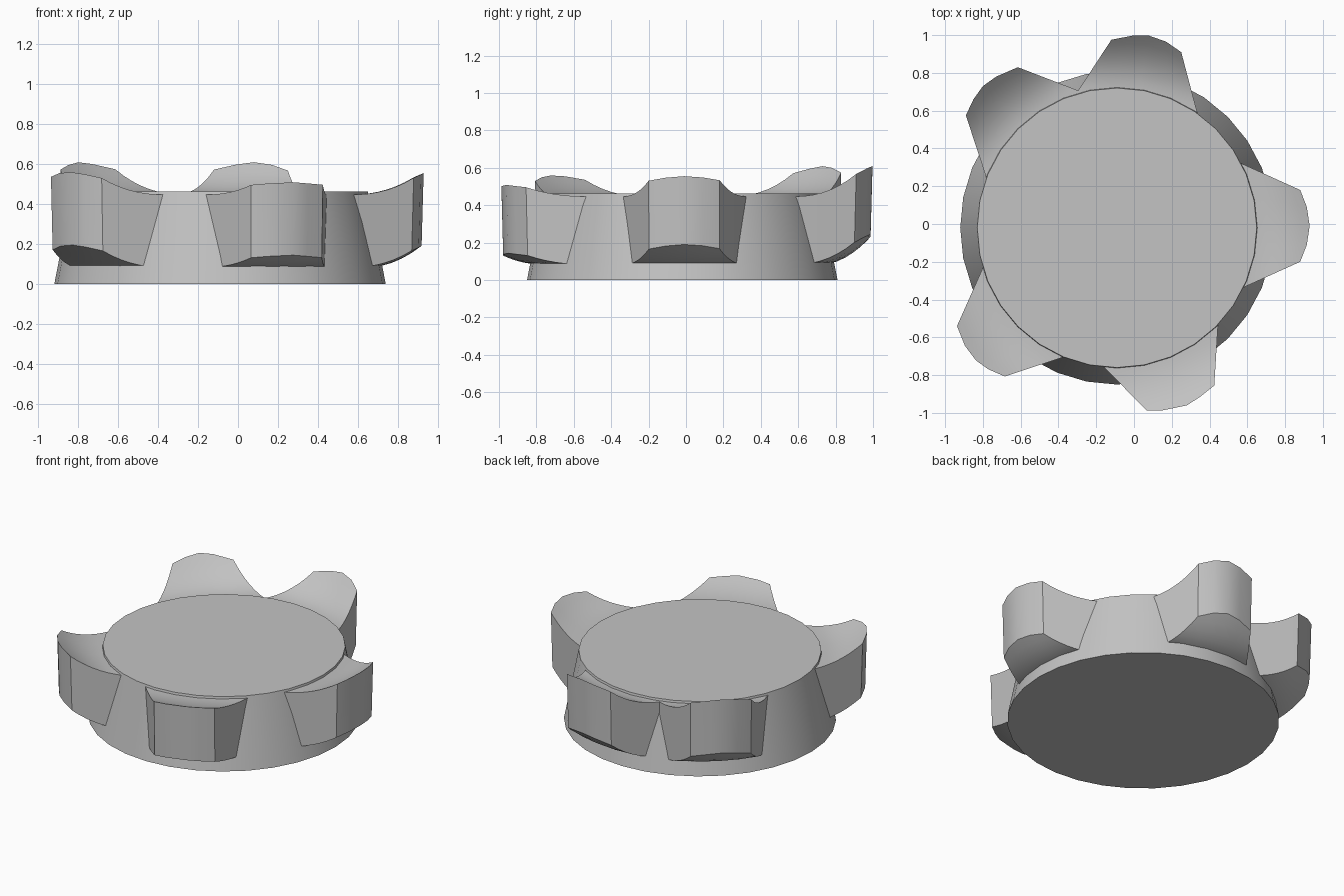
import bpy, bmesh, math
from mathutils import Vector

cube = bpy.data.objects.get("Cube")
if cube:
    bpy.data.objects.remove(cube)

CENTRE = Vector((-0.09, -0.02))
BODY_R = 0.74
ROWS = 9

grey = bpy.data.materials.new("plain grey")
grey.use_nodes = True
grey.diffuse_color = (0.55, 0.55, 0.55, 1)
grey.node_tree.nodes["Principled BSDF"].inputs["Base Color"].default_value = (0.55, 0.55, 0.55, 1)


def finish(obj):
    obj.data.materials.append(grey)
    bpy.ops.object.select_all(action="DESELECT")
    obj.select_set(True)
    bpy.context.view_layer.objects.active = obj
    bpy.ops.object.shade_smooth_by_angle(angle=math.radians(30))


# Tapered round body
bpy.ops.mesh.primitive_cone_add(vertices=32, radius1=0.83, radius2=BODY_R, depth=0.462,
                                location=(CENTRE.x, CENTRE.y, 0.231))
body = bpy.context.object
body.name = "round_body"
finish(body)


def make_lobe(name, outline, tip):
    """Upswept slab: the first and last outline points lie on the body, the rest form the tip."""
    pts = [Vector(p) for p in outline]
    start, *arc, end = pts
    start = start + (start - arc[0]) * 0.15
    end = end + (end - arc[-1]) * 0.15
    bm = bmesh.new()

    def sheet(drop, shrink):
        grid = []
        for i, outer in enumerate(arc):
            inner = start.lerp(end, i / (len(arc) - 1))
            column = []
            for j in range(ROWS):
                p = inner.lerp(outer, j / (ROWS - 1))
                r = (p - CENTRE).length
                rise = (max(r - BODY_R, 0) / 0.28) ** 2
                q = CENTRE + (p - CENTRE) * shrink
                column.append(bm.verts.new((q.x, q.y, 0.447 + (tip - 0.447) * rise - drop)))
            grid.append(column)
        return grid

    top, low = sheet(0, 1), sheet(0.365, 0.99)
    n = len(arc)
    # Top and underside
    for i in range(n - 1):
        for j in range(ROWS - 1):
            for g in (top, low):
                bm.faces.new((g[i][j], g[i + 1][j], g[i + 1][j + 1], g[i][j + 1]))
    # Walls around the edge
    rim = ([(0, j) for j in range(ROWS)] + [(i, ROWS - 1) for i in range(1, n)]
           + [(n - 1, j) for j in range(ROWS - 2, -1, -1)] + [(i, 0) for i in range(n - 2, 0, -1)])
    for (a, b), (c, d) in zip(rim, rim[1:] + rim[:1]):
        bm.faces.new((top[a][b], top[c][d], low[c][d], low[a][b]))
    bmesh.ops.recalc_face_normals(bm, faces=bm.faces)
    mesh = bpy.data.meshes.new(name)
    bm.to_mesh(mesh)
    bm.free()
    obj = bpy.data.objects.new(name, mesh)
    bpy.context.collection.objects.link(obj)
    finish(obj)


# Five lobes around the body
make_lobe("left_lobe", [(.57, .32), (.88, .18), (.915, .09), (.93, -.01), (.915, -.11),
                        (.88, -.2), (.57, -.34)], 0.555)
make_lobe("back_lobe", [(.335, .59), (.25, .91), (.17, .965), (.08, .997), (-.01, .997),
                        (-.12, .975), (-.3, .7)], 0.597)
make_lobe("back_right_lobe", [(-.33, .72), (-.615, .83), (-.73, .78), (-.8, .73), (-.85, .66),
                              (-.89, .575), (-.785, .255)], 0.595)
make_lobe("front_right_lobe", [(-.795, -.22), (-.937, -.54), (-.895, -.645), (-.836, -.723),
                               (-.77, -.77), (-.683, -.807), (-.36, -.7)], 0.555)
make_lobe("front_lobe", [(-.166, -.75), (.066, -.987), (.15, -.987), (.28, -.96), (.35, -.915),
                         (.425, -.855), (.446, -.51)], 0.513)
